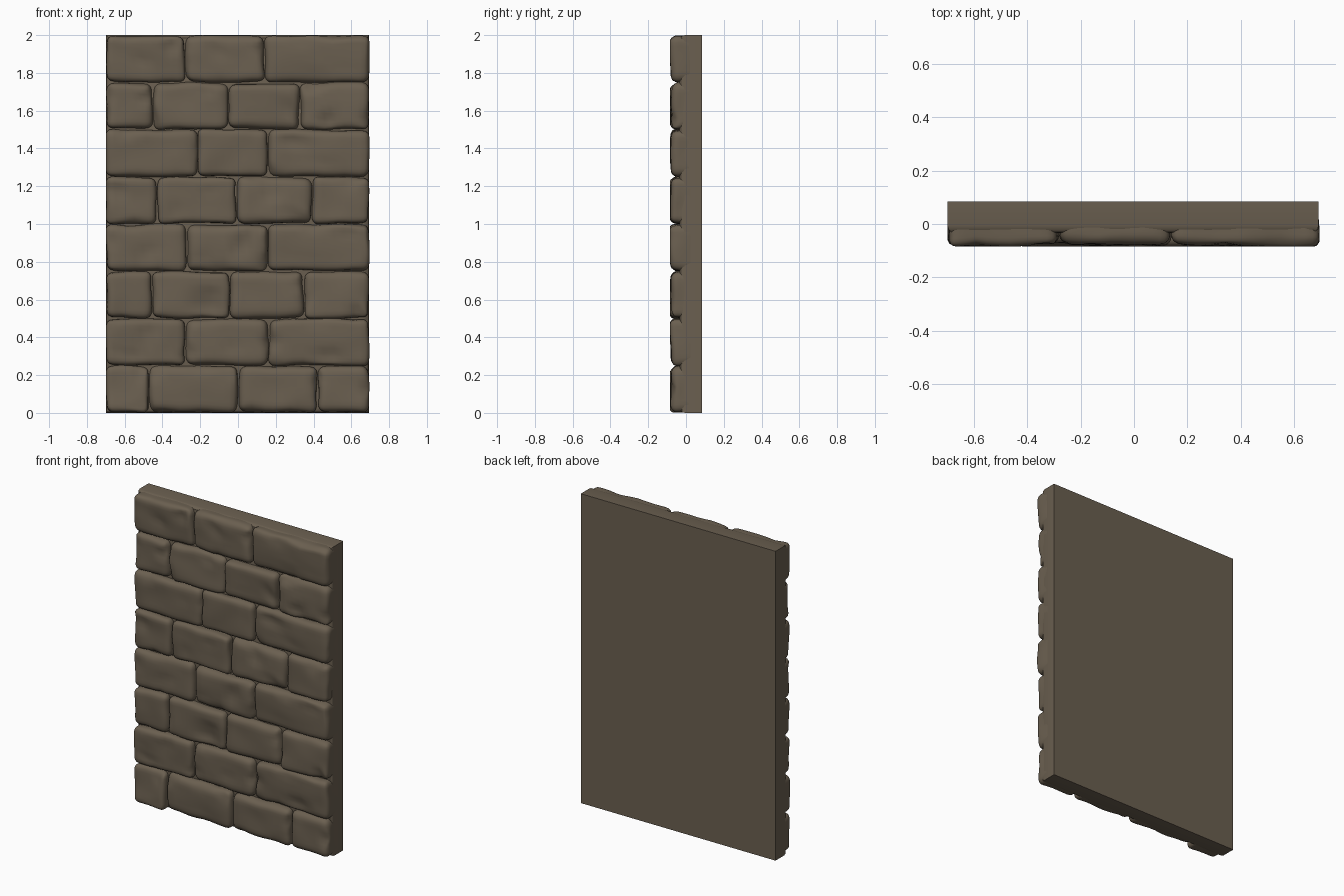
import bpy, bmesh, math, random
from mathutils import Vector, noise

if "Cube" in bpy.data.objects:
    bpy.data.objects.remove(bpy.data.objects["Cube"], do_unlink=True)
random.seed(4)

LEFT, RIGHT, BACK, FRONT = -0.70, 0.693, 0.085, -0.085
ROW = 0.25

stone_mat = bpy.data.materials.new("brown grey stone")
stone_mat.use_nodes = True
colour = (0.145, 0.115, 0.08, 1)
stone_mat.diffuse_color = colour
bsdf = stone_mat.node_tree.nodes["Principled BSDF"]
bsdf.inputs["Base Color"].default_value = colour
bsdf.inputs["Roughness"].default_value = 0.9


def finish(bm, name, angle):
    mesh = bpy.data.meshes.new(name)
    bm.to_mesh(mesh)
    bm.free()
    mesh.materials.append(stone_mat)
    ob = bpy.data.objects.new(name, mesh)
    bpy.context.collection.objects.link(ob)
    bpy.ops.object.select_all(action="DESELECT")
    ob.select_set(True)
    bpy.context.view_layer.objects.active = ob
    bpy.ops.object.shade_smooth_by_angle(angle=math.radians(angle))
    return ob


def box(low, high, cuts=0):
    """Box between two corners, its grid lines crowded towards the edges."""
    bm = bmesh.new()
    bmesh.ops.create_cube(bm, size=2)
    if cuts:
        bmesh.ops.subdivide_edges(bm, edges=bm.edges[:], cuts=cuts, use_grid_fill=True)
    for v in bm.verts:
        for i in range(3):
            t = math.sin(v.co[i] * math.pi / 2)
            v.co[i] = (low[i] + high[i]) / 2 + t * (high[i] - low[i]) / 2
    return bm


def stone(name, low, high):
    """Rounded, worn block with an uneven face and wandering edges."""
    radius = random.uniform(0.03, 0.042)
    offset = Vector([random.uniform(-50, 50) for _ in range(3)])
    tilt_x, tilt_z = random.uniform(-0.025, 0.025), random.uniform(-0.05, 0.05)
    middle = (low + high) / 2
    bm = box(low, high, 14)
    for v in bm.verts:
        p = v.co.copy()
        inner = Vector([min(max(p[i], low[i] + radius), high[i] - radius) for i in range(3)])
        away = p - inner
        if away.length > 0:
            p = inner + away.normalized() * radius
        # only the exposed part is worn, the rest sits in the slab
        wear = min(1, max(0, (0.02 - p.y) / 0.06))
        wobble = noise.noise_vector(p * 7 + offset)
        dent = max(0, noise.noise(p * 9 - offset) - 0.25)
        p.x += 0.011 * wear * wobble.x
        p.z += 0.011 * wear * wobble.z
        p.y += wear * (0.008 * wobble.y + 0.04 * dent
                       + tilt_x * (p.x - middle.x) + tilt_z * (p.z - middle.z))
        p.x = min(max(p.x, LEFT), RIGHT + 0.004)
        p.y = max(p.y, FRONT)
        p.z = min(max(p.z, 0.002), 1.998)
        v.co = p
    return finish(bm, name, 60)


# flat slab behind the stones, with its front rim eased
bm = box(Vector((LEFT, -0.034, 0)), Vector((RIGHT, BACK, 2)))
rim = [e for e in bm.edges if all(v.co.y < 0 for v in e.verts)]
bmesh.ops.bevel(bm, geom=rim, offset=0.028, segments=3, profile=0.5, affect="EDGES")
finish(bm, "back_slab", 30)

# upright joints of each course, from the bottom
courses = [
    (-0.47, 0.0, 0.42), (-0.28, 0.16), (-0.455, -0.045, 0.35), (-0.27, 0.16),
    (-0.43, -0.01, 0.39), (-0.21, 0.16), (-0.45, -0.05, 0.33), (-0.28, 0.14),
]
gap = 0.003
for r, joints in enumerate(courses):
    ends = [LEFT, *joints, RIGHT + 0.003]
    for c, (x0, x1) in enumerate(zip(ends, ends[1:])):
        face = random.uniform(-0.083, -0.077)
        stone(f"stone_course_{r + 1}_{c + 1}",
              Vector((x0 + gap, face, r * ROW + gap)),
              Vector((x1 - gap, 0.06, (r + 1) * ROW - gap)))
